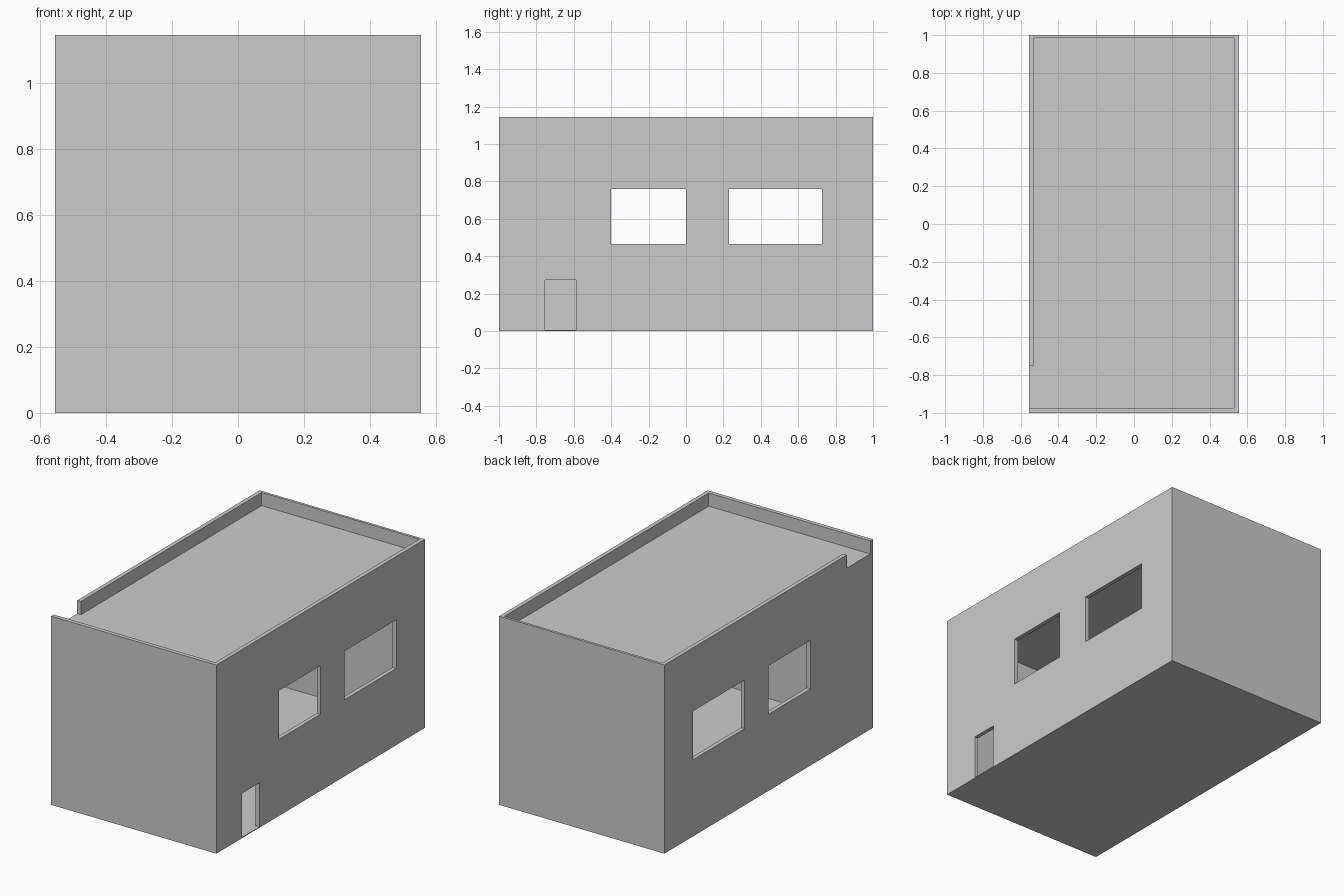
import bpy

if "Cube" in bpy.data.objects:
    bpy.data.objects.remove(bpy.data.objects["Cube"])

X, Y, H = 0.555, 1.0, 1.145        # outer half sizes and height
IX = 0.53                          # inner wall faces
Y0, Y1 = -0.975, 0.984
FLOOR, CEIL, ROOF = 0.005, 1.05, 1.065


def box(name, x, y, z):
    """Box from (min, max) ranges, in absolute coordinates."""
    verts = [(a, b, c) for a in x for b in y for c in z]
    faces = [(0, 1, 3, 2), (4, 6, 7, 5), (0, 4, 5, 1),
             (2, 3, 7, 6), (0, 2, 6, 4), (1, 5, 7, 3)]
    mesh = bpy.data.meshes.new(name)
    mesh.from_pydata(verts, [], faces)
    obj = bpy.data.objects.new(name, mesh)
    bpy.context.collection.objects.link(obj)
    return obj


def cut(target, name, x, y, z):
    """Subtract a box from the target and drop the cutter."""
    cutter = box(name, x, y, z)
    cutter.hide_render = True
    mod = target.modifiers.new(name, 'BOOLEAN')
    mod.operation = 'DIFFERENCE'
    mod.solver = 'EXACT'
    mod.object = cutter
    bpy.context.view_layer.objects.active = target
    bpy.ops.object.modifier_apply(modifier=name)
    bpy.data.objects.remove(cutter)


# Building block with thin walls, floor and flat roof
building = box("building", (-X, X), (-Y, Y), (0, H))

# Roof terrace behind the parapet, with the gap in the left parapet
cut(building, "roof_recess", (-IX, IX), (Y0, Y1), (ROOF, H + 0.2))
cut(building, "parapet_gap", (-X - 0.1, -IX + 0.1), (Y0, -0.75), (ROOF, H + 0.2))

# Hollow room
cut(building, "room", (-IX, IX), (Y0, Y1), (FLOOR, CEIL))

# Window pairs through both long walls
for i, y in enumerate([(-0.40, 0.0), (0.23, 0.727)]):
    cut(building, f"window_{i}", (-X - 0.1, X + 0.1), y, (0.465, 0.76))

# Door in the right wall only
cut(building, "door", (0.4, X + 0.1), (-0.753, -0.588), (FLOOR, 0.272))
